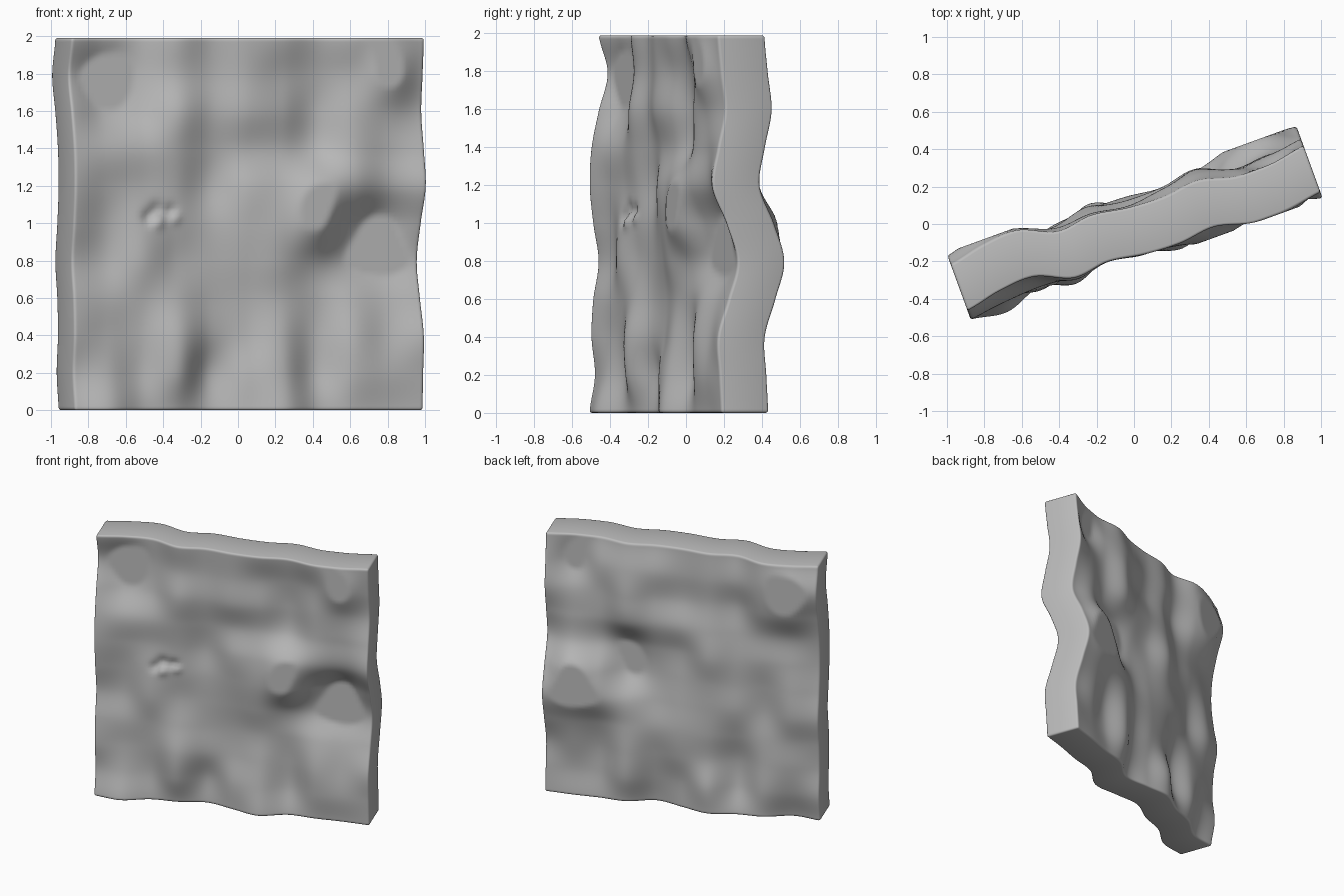
import bpy, bmesh, math
from mathutils import Matrix, Vector

if "Cube" in bpy.data.objects:
    bpy.data.objects.remove(bpy.data.objects["Cube"])

HALF_LEN, HEIGHT, THICK = 0.995, 1.99, 0.265
N = 90

# Control heights of the wavy sheet, rows from top to bottom, in hundredths
ROWS = [
    [0, 4, 5, -3, -1, -4, -5, -3, -8, -8, -5],
    [5, 10, 6, -1, 0, -3, -1, 1, -4, -10, -3],
    [0, 6, 4, -4, -1, -4, -2, 3, -4, -4, -1],
    [-4, -2, -1, -2, 2, 0, 0, 2, -4, -3, -5],
    [-5, -1, 0, 0, 4, -3, -5, -9, -6, -2, -8],
    [-3, 1, -2, 0, 2, -2, -6, -9, 3, 9, 0],
    [0, 2, -3, 1, 2, 0, -3, 1, 7, 9, 6],
    [-3, -1, -1, -2, 2, 2, 0, 2, 0, 2, 1],
    [-4, -1, 0, -6, 1, 1, -2, 3, -4, -2, -5],
    [-2, -3, 1, -5, 5, -2, -5, 3, -4, -4, -4],
    [-5, -8, -1, 0, 4, -2, -8, -1, -2, -2, -3],
]
LAST = len(ROWS) - 1


def cubic(p, t):
    a, b, c, d = p
    return b + 0.5 * t * (c - a + t * (2*a - 5*b + 4*c - d + t * (3*(b - c) + d - a)))


def sample(row, s):
    i = min(max(int(s), 0), LAST - 1)
    return cubic([row[min(max(i + k, 0), LAST)] for k in (-1, 0, 1, 2)], s - i)


def wave(u, w):
    column = [sample(r, (u + 1) * LAST / 2) for r in ROWS]
    h = sample(column, (1 - w) * LAST / 2) / 100
    return min(max(h, -0.083), 0.066)


def dent(u, z):
    # small curled dimple: two knobs under a shallow arc
    g = lambda a, b, r: math.exp(-((u - a)**2 + (z - b)**2) / r**2)
    return (0.025 * (g(-0.56, 1.03, 0.035) + g(-0.51, 1.07, 0.04) + g(-0.43, 1.06, 0.035))
            - 0.02 * (g(-0.51, 1.01, 0.035) + g(-0.41, 1.03, 0.03)))


# Wavy front sheet, extruded straight back to a slab
bm = bmesh.new()
bmesh.ops.create_grid(bm, x_segments=N, y_segments=N, size=1)
for v in bm.verts:
    u, w = v.co.x, v.co.y
    z = (w + 1) * HEIGHT / 2
    v.co = Vector((u * HALF_LEN, wave(u, w) - THICK / 2, z))
front = list(bm.verts)
ext = bmesh.ops.extrude_face_region(bm, geom=bm.faces[:], use_keep_orig=True)
back = [g for g in ext["geom"] if isinstance(g, bmesh.types.BMVert)]
bmesh.ops.translate(bm, verts=back, vec=(0, THICK, 0))
for v in front:
    v.co.y += dent(v.co.x, v.co.z)
bmesh.ops.recalc_face_normals(bm, faces=bm.faces[:])

# Soft rim
rim = [e for e in bm.edges if len(e.link_faces) == 2 and e.calc_face_angle(0) > 1.0]
bmesh.ops.bevel(bm, geom=rim, offset=0.014, segments=3, profile=0.5,
                affect='EDGES', clamp_overlap=True)

# Turn the slab about the vertical
bmesh.ops.transform(bm, matrix=Matrix.Rotation(math.radians(20), 4, 'Z'), verts=bm.verts[:])

mesh = bpy.data.meshes.new("wavy_slab")
bm.to_mesh(mesh)
bm.free()
slab = bpy.data.objects.new("wavy_slab", mesh)
bpy.context.collection.objects.link(slab)

grey = bpy.data.materials.new("stone_grey")
grey.diffuse_color = (0.5, 0.5, 0.5, 1)
grey.use_nodes = True
grey.node_tree.nodes["Principled BSDF"].inputs["Base Color"].default_value = grey.diffuse_color
mesh.materials.append(grey)

bpy.context.view_layer.objects.active = slab
slab.select_set(True)
bpy.ops.object.shade_smooth_by_angle(angle=math.radians(50))
